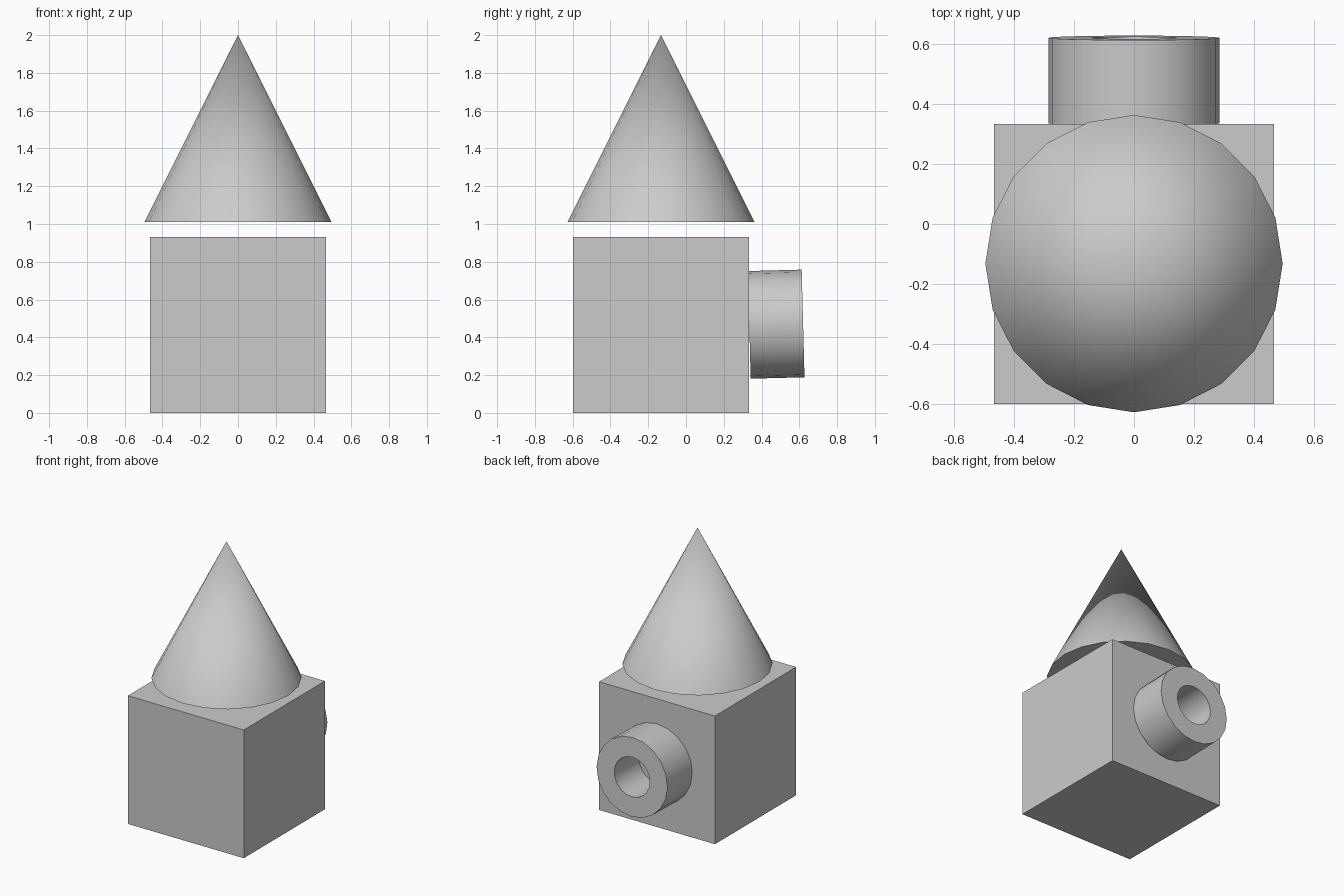
import bpy, bmesh, math
from mathutils import Matrix

if "Cube" in bpy.data.objects:
    bpy.data.objects.remove(bpy.data.objects["Cube"])

SIDES = 20


def finish(name, bm, smooth=False):
    bmesh.ops.recalc_face_normals(bm, faces=bm.faces)
    mesh = bpy.data.meshes.new(name)
    bm.to_mesh(mesh)
    bm.free()
    obj = bpy.data.objects.new(name, mesh)
    bpy.context.collection.objects.link(obj)
    if smooth:
        bpy.ops.object.select_all(action='DESELECT')
        obj.select_set(True)
        bpy.context.view_layer.objects.active = obj
        bpy.ops.object.shade_smooth_by_angle(angle=math.radians(35))
    return obj


# House body: plain cube
bm = bmesh.new()
bmesh.ops.create_cube(bm, size=0.932,
                      matrix=Matrix.Translation((0, -0.133, 0.466)))
finish("body", bm)

# Pointed roof floating just above the body
bm = bmesh.new()
bmesh.ops.create_cone(bm, cap_ends=True, segments=SIDES, radius1=0.495,
                      radius2=0, depth=0.99,
                      matrix=Matrix.Translation((0, -0.132, 1.505)))
bmesh.ops.remove_doubles(bm, verts=bm.verts, dist=1e-4)
finish("roof", bm, smooth=True)

# Short thick-walled tube on the back, tilted slightly upward
bm = bmesh.new()
profile = [(0.285, 0), (0.285, 0.285), (0.143, 0.285), (0.143, 0)]
rings = []
for i in range(SIDES):
    a = 2 * math.pi * i / SIDES
    rings.append([bm.verts.new((r * math.cos(a), r * math.sin(a), h))
                  for r, h in profile])
for i in range(SIDES):
    p, q = rings[i], rings[(i + 1) % SIDES]
    for j in range(4):
        k = (j + 1) % 4
        bm.faces.new((p[j], q[j], q[k], p[k]))
place = (Matrix.Translation((0, 0.335, 0.466))
         @ Matrix.Rotation(math.radians(-88.5), 4, 'X'))
bmesh.ops.transform(bm, matrix=place, verts=bm.verts)
finish("back_tube", bm, smooth=True)
